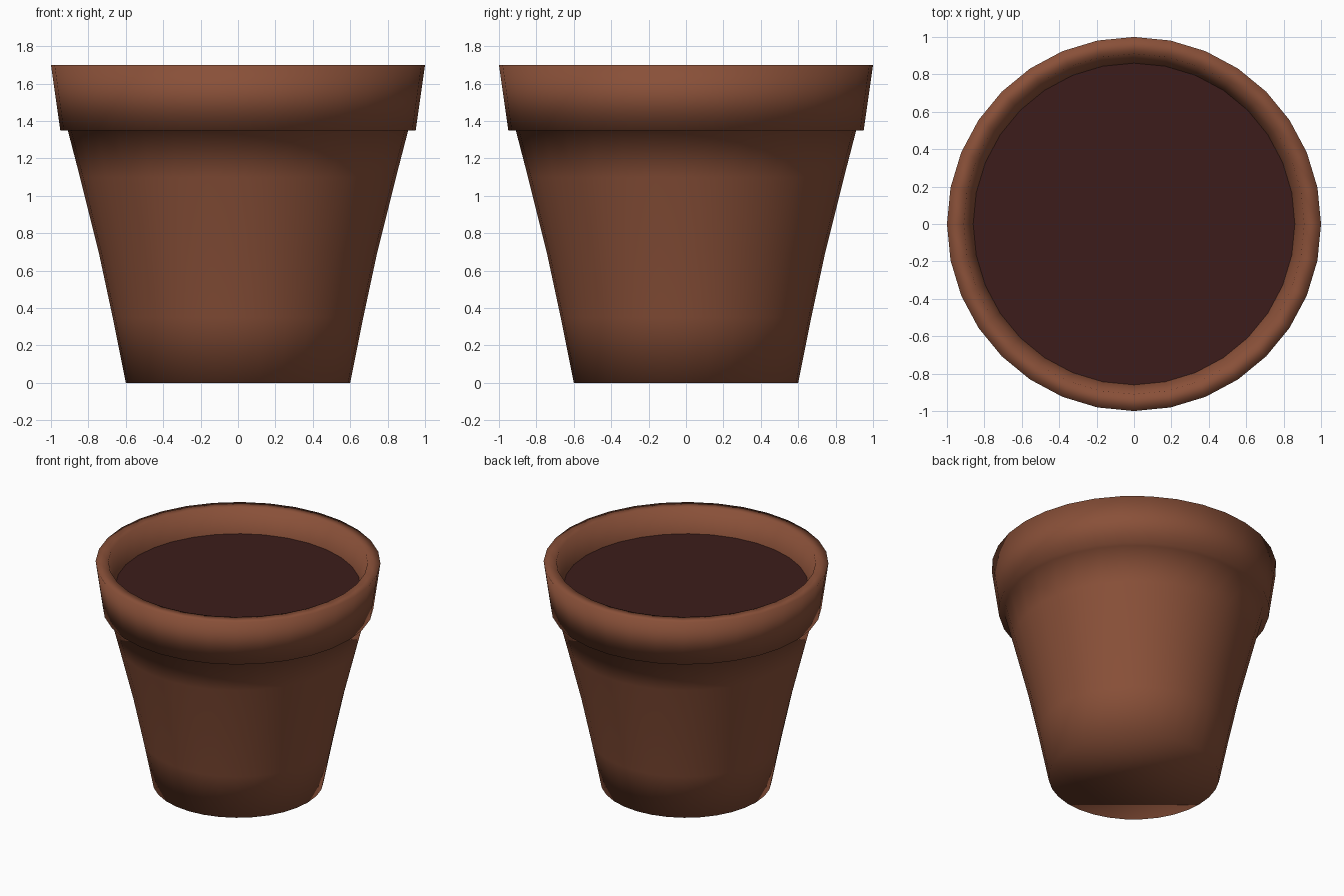
import bpy, bmesh
from math import cos, sin, tau

if "Cube" in bpy.data.objects:
    bpy.data.objects.remove(bpy.data.objects["Cube"])

SIDES = 32


def material(name, color):
    m = bpy.data.materials.new(name)
    m.diffuse_color = (*color, 1)
    m.use_nodes = True
    m.node_tree.nodes["Principled BSDF"].inputs["Base Color"].default_value = m.diffuse_color
    return m


def lathe(name, profile, mat, cap_first=False, cap_last=False):
    """Revolve an (r, z) profile, running bottom to top on the outside."""
    bm = bmesh.new()
    rings = [[bm.verts.new((r * cos(tau * i / SIDES), r * sin(tau * i / SIDES), z))
              for i in range(SIDES)] for r, z in profile]
    for a, b in zip(rings, rings[1:]):
        for i in range(SIDES):
            j = (i + 1) % SIDES
            bm.faces.new((a[i], a[j], b[j], b[i]))
    if cap_first:
        bm.faces.new(rings[0][::-1])
    if cap_last:
        bm.faces.new(rings[-1])
    for f in bm.faces:
        f.smooth = True
    me = bpy.data.meshes.new(name)
    bm.to_mesh(me)
    bm.free()
    me.materials.append(mat)
    ob = bpy.data.objects.new(name, me)
    bpy.context.collection.objects.link(ob)
    return ob


terracotta = material("terracotta", (0.25, 0.08, 0.04))
earth = material("earth", (0.045, 0.012, 0.011))

# Pot: tapered wall, overhanging rim, inner lip; softly shaded throughout
lathe("pot", [(0.60, 0), (0.67, 0.35), (0.745, 0.70), (0.845, 1.10), (0.91, 1.35),
              (0.95, 1.35), (1.00, 1.70), (0.91, 1.70), (0.86, 1.52)],
      terracotta, cap_first=True)

# Soil: flat disc filling the pot below the lip
lathe("soil", [(0.86, 1.52)], earth, cap_last=True)
